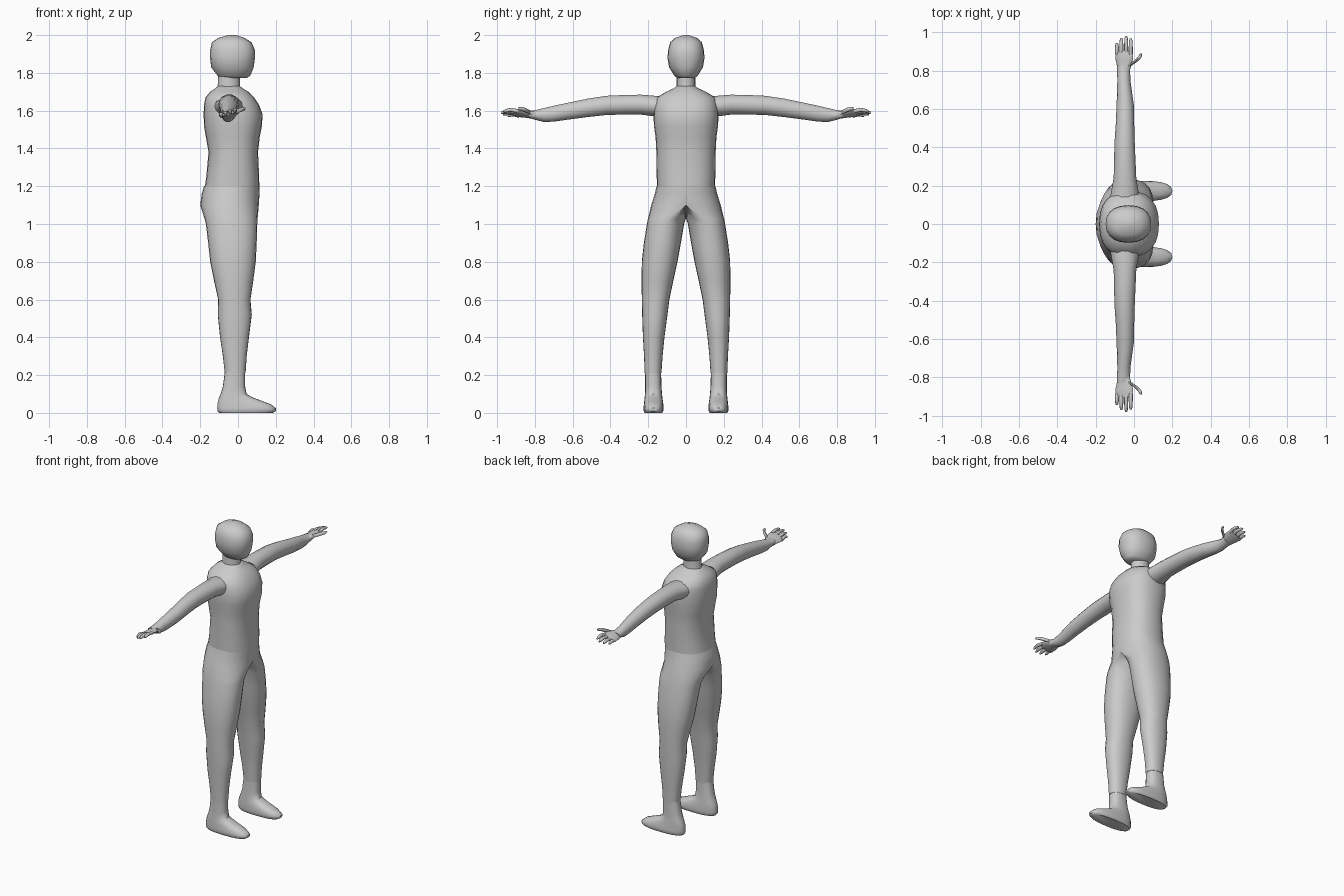
import bpy, bmesh
from math import sin, cos, pi, radians
from mathutils import Vector, Matrix


def sgnpow(v, p):
    return (abs(v) ** p) * (1 if v >= 0 else -1)


def level(z, x0, x1, y0, y1, split=None, n=2.3, sides=20):
    """Horizontal rounded section; split is the y of its widest x line."""
    split = (y0 + y1) / 2 if split is None else split
    pts = []
    for i in range(sides):
        a = 2 * pi * i / sides
        c, s = sgnpow(cos(a), 2 / n), sgnpow(sin(a), 2 / n)
        y = split + (y1 - split) * s if s >= 0 else split + (split - y0) * s
        pts.append(Vector(((x0 + x1) / 2 + (x1 - x0) / 2 * c, y, z)))
    return pts


def slice_y(y, x, z, rx, rz, sides=14, tilt=0):
    """Upright oval section across an arm."""
    rot = Matrix.Rotation(tilt, 3, 'Y')
    return [Vector((x, y, z)) + rot @ Vector((rx * cos(2 * pi * i / sides), 0,
            rz * sin(2 * pi * i / sides))) for i in range(sides)]


def loft(name, rings, cap0=True, cap1=True, mirror=False, angle=50, open_mid=False):
    bm = bmesh.new()
    vs = [[bm.verts.new(p) for p in r] for r in rings]
    n = len(rings[0])
    for a, b in zip(vs, vs[1:]):
        for i in range(n):
            j = (i + 1) % n
            bm.faces.new((a[i], a[j], b[j], b[i]))
    if cap0:
        bm.faces.new(vs[0][::-1])
    if cap1:
        bm.faces.new(vs[-1])
    bmesh.ops.recalc_face_normals(bm, faces=bm.faces)
    if open_mid:   # drop the hidden wall on the centre plane
        wall = [f for f in bm.faces if all(abs(v.co.y) < 1e-5 for v in f.verts)]
        bmesh.ops.delete(bm, geom=wall, context='FACES')
    me = bpy.data.meshes.new(name)
    bm.to_mesh(me)
    bm.free()
    ob = bpy.data.objects.new(name, me)
    bpy.context.collection.objects.link(ob)
    if mirror:
        m = ob.modifiers.new("Mirror", 'MIRROR')
        m.use_axis = (False, True, False)
        m.merge_threshold = 0.0005
    bpy.ops.object.select_all(action='DESELECT')
    ob.select_set(True)
    bpy.context.view_layer.objects.active = ob
    bpy.ops.object.shade_smooth_by_angle(angle=radians(angle))
    return ob


# Head and neck: z, back x, front x, half width, squareness
loft("head", [level(z, a, b, -w, w, n=n) for z, a, b, w, n in [
    (1.772, -.100, .045, .045, 2), (1.785, -.108, .065, .062, 2),
    (1.83, -.142, .083, .090, 2.2), (1.88, -.148, .090, .098, 2.3),
    (1.92, -.148, .090, .095, 2.3), (1.962, -.138, .072, .084, 2.3),
    (1.985, -.105, .035, .058, 2.2), (2.0, -.05, -.01, .015, 2)]])
loft("neck", [level(z, a, b, -w, w, n=2) for z, a, b, w in [
    (1.70, -.115, .015, .054), (1.74, -.107, .010, .049), (1.80, -.105, .012, .049)]])

# Upper body
loft("torso", [level(z, a, b, -w, w, n=2.4, sides=24) for z, a, b, w in [
    (1.195, -.176, .113, .154), (1.25, -.168, .112, .155), (1.38, -.156, .106, .157),
    (1.46, -.170, .115, .161), (1.52, -.180, .127, .170), (1.58, -.182, .130, .172),
    (1.63, -.180, .112, .168), (1.67, -.172, .085, .155), (1.70, -.148, .055, .105),
    (1.72, -.118, .022, .062), (1.73, -.105, .010, .048)]], cap0=False)

# Trousers: z, back, front, inner y, outer y, y of widest line
loft("trousers", [level(z, a, b, yi, yo, s, 2.2, 24) for z, a, b, yi, yo, s in [
    (1.20, -.180, .115, 0, .156, 0), (1.16, -.192, .114, 0, .165, 0),
    (1.10, -.200, .110, 0, .184, 0), (1.03, -.178, .104, 0, .201, .085),
    (1.0, -.170, .102, .010, .207, .105), (.90, -.158, .099, .027, .223, .125),
    (.80, -.147, .094, .045, .234, .14), (.70, -.127, .081, .067, .235, .15),
    (.60, -.105, .066, .088, .234, .16), (.52, -.107, .073, .098, .232, .165),
    (.40, -.095, .058, .114, .228, .171), (.30, -.080, .046, .124, .222, .173),
    (.21, -.070, .040, .130, .219, .174)]], cap0=False, mirror=True, open_mid=True)

# Feet
loft("foot", [level(z, a, b, yi, yo, n=2.5) for z, a, b, yi, yo in [
    (.23, -.068, .037, .132, .217), (.14, -.080, .038, .130, .216),
    (.10, -.092, .045, .127, .217), (.082, -.100, .078, .125, .219),
    (.062, -.106, .130, .122, .221), (.045, -.109, .175, .120, .223),
    (.025, -.110, .200, .119, .225), (.010, -.109, .200, .120, .224),
    (0, -.100, .185, .126, .218)]], mirror=True)

# Arms: y, x, z, x radius, z radius
loft("arm", [slice_y(*r) for r in [
    (.10, -.05, 1.622, .080, .055), (.165, -.048, 1.624, .072, .056),
    (.24, -.047, 1.632, .059, .054), (.33, -.048, 1.631, .056, .053),
    (.42, -.049, 1.628, .053, .052), (.52, -.047, 1.615, .048, .050),
    (.62, -.046, 1.598, .045, .046), (.70, -.050, 1.584, .038, .043),
    (.75, -.053, 1.577, .034, .038), (.80, -.054, 1.577, .034, .026),
    (.83, -.054, 1.580, .035, .018)]], mirror=True)

# Hand: palm tilted so the thumb side is higher
tilt = radians(-18)
loft("palm", [slice_y(y, x, z, rx, rz, 12, tilt) for y, x, z, rx, rz in [
    (.79, -.054, 1.577, .030, .022), (.83, -.051, 1.580, .041, .017),
    (.86, -.051, 1.583, .048, .014), (.89, -.052, 1.585, .047, .012),
    (.905, -.052, 1.585, .042, .008)]], mirror=True)


def digit(name, path, r):
    """Tapered finger along a short path with a rounded tip."""
    scale = (1, 1, .85, .45)
    loft(name, [slice_y(y, x, z, r * s, r * s, 8) for (x, y, z), s in zip(path, scale)],
         mirror=True)


for k, (x, tip) in enumerate([(-.089, .945), (-.066, .970), (-.041, .980), (-.017, .968)]):
    z = 1.585 + (x + .052) * .33
    digit("finger_%d" % (k + 1),
          [(x, .885, z), (x, (.885 + tip) / 2, z + .008), (x, tip - .012, z + .003), (x, tip, z)],
          .0105)
digit("thumb", [(-.025, .825, 1.59), (.010, .850, 1.603), (.030, .870, 1.610), (.036, .888, 1.613)],
      .012)
